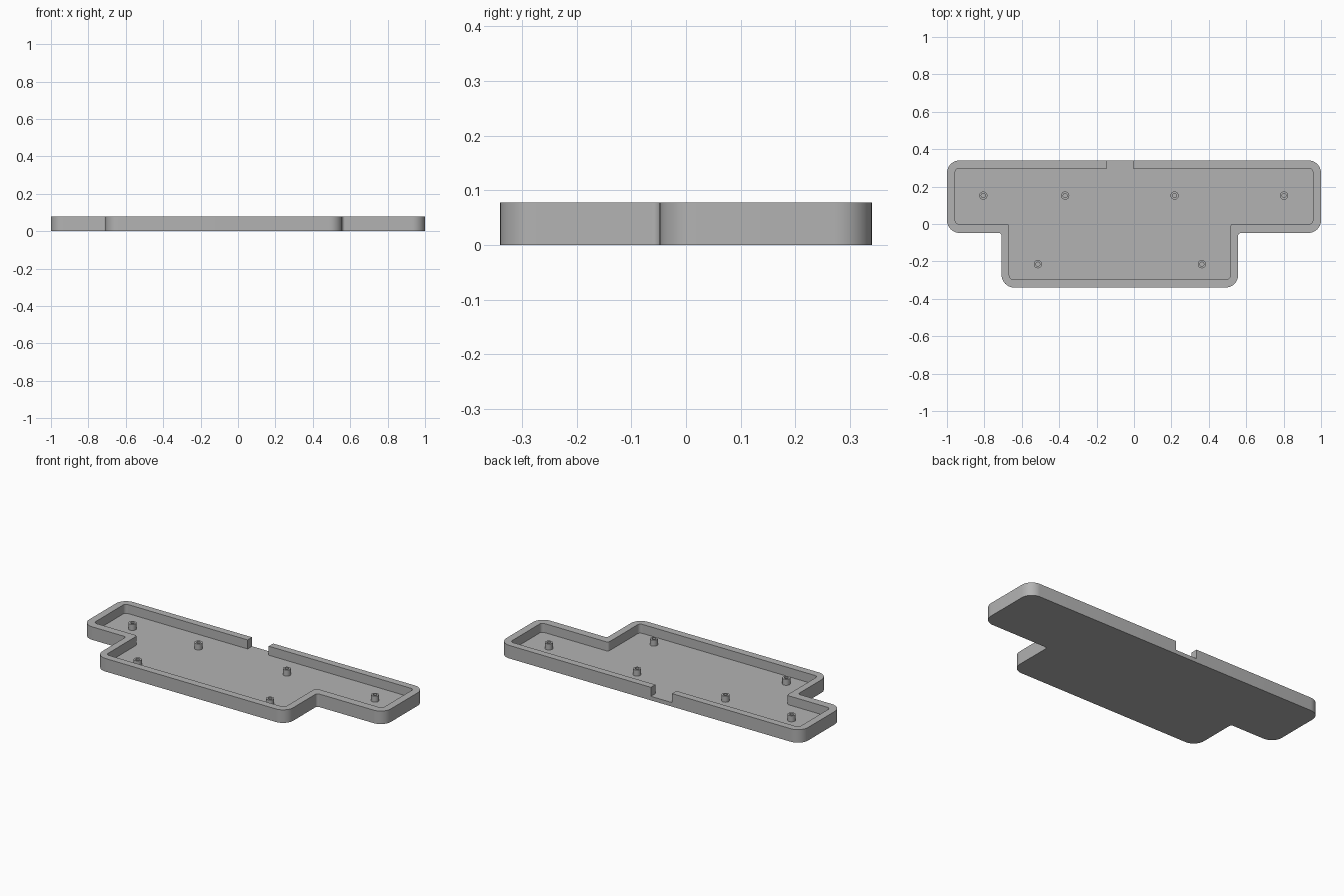
import bpy
import bmesh
from math import pi, tan
from mathutils import Vector, Matrix

if "Cube" in bpy.data.objects:
    bpy.data.objects.remove(bpy.data.objects["Cube"])

HEIGHT, FLOOR, POST_TOP = 0.078, 0.024, 0.06

grey = bpy.data.materials.new("plain grey")
grey.use_nodes = True
colour = (0.45, 0.45, 0.45, 1)
grey.diffuse_color = colour
grey.node_tree.nodes["Principled BSDF"].inputs["Base Color"].default_value = colour


def make_object(name, bm):
    bmesh.ops.recalc_face_normals(bm, faces=bm.faces)
    mesh = bpy.data.meshes.new(name)
    bm.to_mesh(mesh)
    bm.free()
    mesh.materials.append(grey)
    obj = bpy.data.objects.new(name, mesh)
    bpy.context.collection.objects.link(obj)
    return obj


def rounded(corners, convex, concave, steps=10):
    """Counter-clockwise outline with each corner replaced by an arc."""
    points = []
    for i, corner in enumerate(corners):
        p = Vector(corner)
        a = (Vector(corners[i - 1]) - p).normalized()
        b = (Vector(corners[(i + 1) % len(corners)]) - p).normalized()
        outward = a.x * b.y - a.y * b.x < 0
        r = convex if outward else concave
        centre = p + (a + b) * r
        for k in range(steps + 1):
            t = k / steps * pi / 2
            arm = Matrix.Rotation(t if outward else -t, 2) @ (-b * r)
            points.append(centre + arm)
    return points


def prism(name, outline, low, high):
    bm = bmesh.new()
    face = bm.faces.new([bm.verts.new((p.x, p.y, low)) for p in outline])
    top = bmesh.ops.extrude_face_region(bm, geom=[face])["geom"]
    verts = [v for v in top if isinstance(v, bmesh.types.BMVert)]
    bmesh.ops.translate(bm, verts=verts, vec=(0, 0, high - low))
    return make_object(name, bm)


def tee(left, right, back, step, stem_left, stem_right, front):
    return [(stem_left, front), (stem_right, front), (stem_right, step),
            (right, step), (right, back), (left, back),
            (left, step), (stem_left, step)]


def smooth(obj):
    bpy.ops.object.select_all(action="DESELECT")
    obj.select_set(True)
    bpy.context.view_layer.objects.active = obj
    bpy.ops.object.shade_smooth_by_angle(angle=pi / 6)


def cut(obj, cutter):
    mod = obj.modifiers.new("cut", "BOOLEAN")
    mod.operation = "DIFFERENCE"
    mod.solver = "EXACT"
    mod.object = cutter
    bpy.context.view_layer.objects.active = obj
    bpy.ops.object.modifier_apply(modifier=mod.name)
    bpy.data.objects.remove(cutter)


# Tray: a rounded T-shaped block with a hollow and a cable gap in the back wall
tray = prism("tray", rounded(tee(-1, 1, 0.34, -0.048, -0.708, 0.557, -0.34),
                             0.068, 0.015), 0, HEIGHT)
hollow = prism("hollow_cutter",
               rounded(tee(-0.956, 0.956, 0.298, 0.0, -0.667, 0.515, -0.296),
                       0.02, 0.015), FLOOR, 0.2)
cut(tray, hollow)
gap = [Vector(p) for p in [(-0.145, 0.25), (-0.005, 0.25),
                           (-0.005, 0.4), (-0.145, 0.4)]]
cut(tray, prism("gap_cutter", gap, FLOOR, 0.2))
smooth(tray)


def post(name, x, y):
    """Hollow screw post, turned from a four-point section."""
    bm = bmesh.new()
    section = [(0.022, FLOOR), (0.022, POST_TOP), (0.011, POST_TOP), (0.011, FLOOR)]
    verts = [bm.verts.new((r, 0, z)) for r, z in section]
    edges = [bm.edges.new(pair) for pair in zip(verts, verts[1:])]
    bmesh.ops.spin(bm, geom=verts + edges, cent=(0, 0, 0), axis=(0, 0, 1),
                   angle=2 * pi, steps=24, use_merge=True)
    bmesh.ops.remove_doubles(bm, verts=bm.verts, dist=0.0001)
    obj = make_object(name, bm)
    # Open tube: make sure the rim faces up
    if max(obj.data.polygons, key=lambda f: f.center.z).normal.z < 0:
        obj.data.flip_normals()
    obj.location = (x, y, 0)
    smooth(obj)


# Screw posts: four along the back, two in the stem
for i, x in enumerate((-0.806, -0.368, 0.217, 0.802)):
    post(f"back_post_{i + 1}", x, 0.152)
for i, x in enumerate((-0.514, 0.363)):
    post(f"front_post_{i + 1}", x, -0.215)
